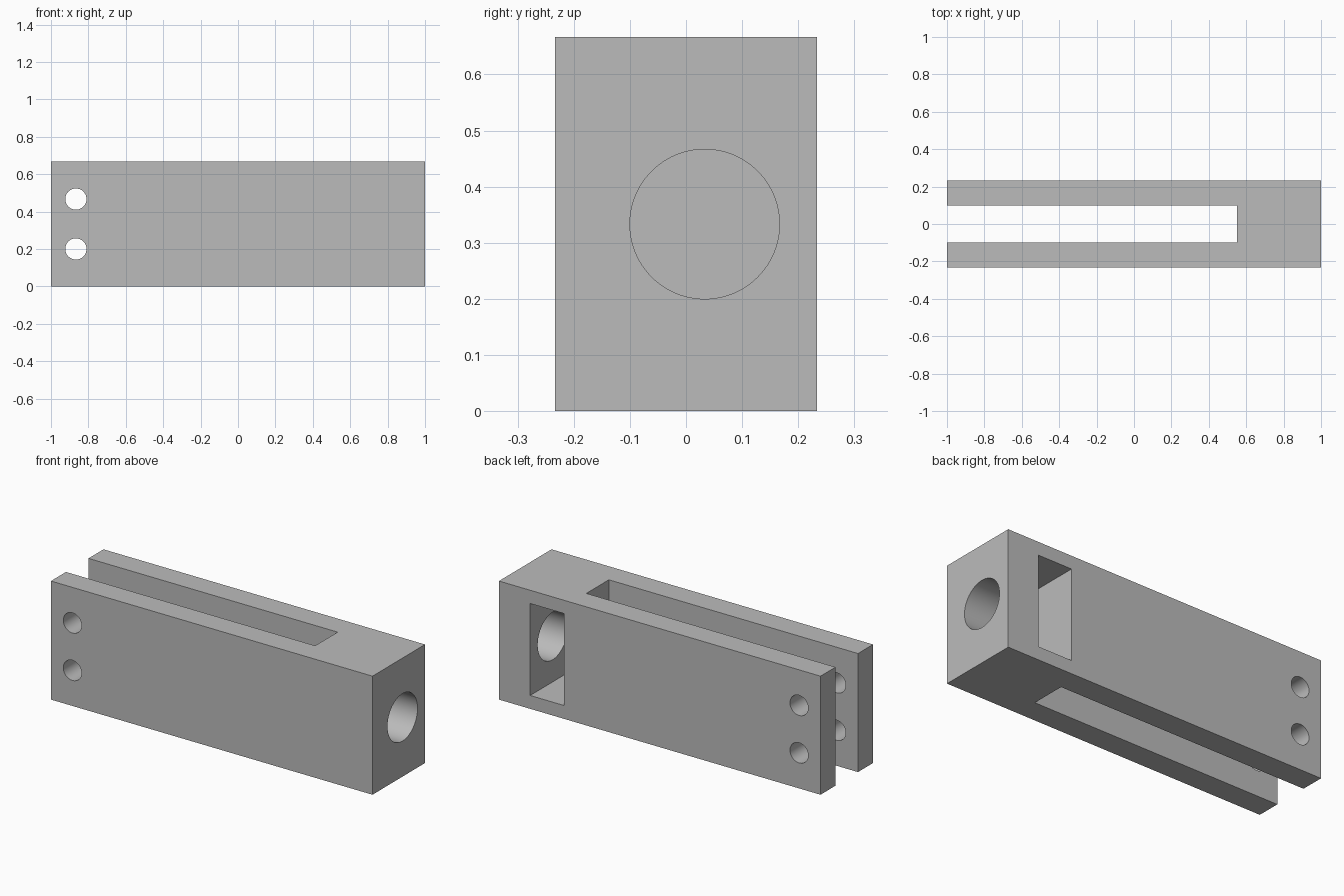
import bpy
import math
from mathutils import Matrix

if "Cube" in bpy.data.objects:
    bpy.data.objects.remove(bpy.data.objects["Cube"])

grey = bpy.data.materials.new("plain grey")
grey.diffuse_color = (0.5, 0.5, 0.5, 1)
grey.use_nodes = True
grey.node_tree.nodes["Principled BSDF"].inputs["Base Color"].default_value = grey.diffuse_color


def box(name, lo, hi):
    """Axis-aligned box between two corners."""
    bpy.ops.mesh.primitive_cube_add(size=1)
    ob = bpy.context.object
    ob.name = name
    size = [b - a for a, b in zip(lo, hi)]
    mid = [(a + b) / 2 for a, b in zip(lo, hi)]
    ob.data.transform(Matrix.Translation(mid) @ Matrix.Diagonal((*size, 1)))
    return ob


def rod(name, mid, radius, depth, axis, sides):
    """Cylinder along the x or y axis."""
    bpy.ops.mesh.primitive_cylinder_add(vertices=sides, radius=radius, depth=depth)
    ob = bpy.context.object
    ob.name = name
    ob.data.transform(Matrix.Translation(mid) @ Matrix.Rotation(math.pi / 2, 4, axis))
    return ob


# Solid block
body = box("clevis_block", (-1, -0.2333, 0), (1, 0.2333, 0.6667))
body.data.materials.append(grey)

cutters = [
    # Long slot, open at the left end, top and bottom
    box("slot_cutter", (-1.2, -0.1, -0.2), (0.55, 0.1, 0.9)),
    # Nut pocket, open at the back
    box("nut_pocket_cutter", (0.595, -0.2, 0.075), (0.806, 0.4, 0.592)),
    # Bore from the right end into the pocket
    rod("bore_cutter", (0.95, 0.0333, 0.3333), 0.1333, 0.5, 'Y', 96),
]
# Pin holes through both prongs
for i, z in enumerate((0.2, 0.4667)):
    cutters.append(rod(f"pin_hole_cutter_{i + 1}", (-0.8667, 0, z), 0.0567, 0.8, 'X', 64))

for cutter in cutters:
    cutter.data.materials.append(grey)
    cutter.hide_render = True
    cutter.hide_set(True)
    mod = body.modifiers.new(cutter.name, 'BOOLEAN')
    mod.operation = 'DIFFERENCE'
    mod.solver = 'EXACT'
    mod.object = cutter

# Bake the cuts, drop the helpers, smooth the round walls
bpy.context.view_layer.objects.active = body
body.select_set(True)
for mod in list(body.modifiers):
    bpy.ops.object.modifier_apply(modifier=mod.name)
for cutter in cutters:
    bpy.data.objects.remove(cutter)
bpy.ops.object.shade_smooth_by_angle(angle=math.radians(30))
